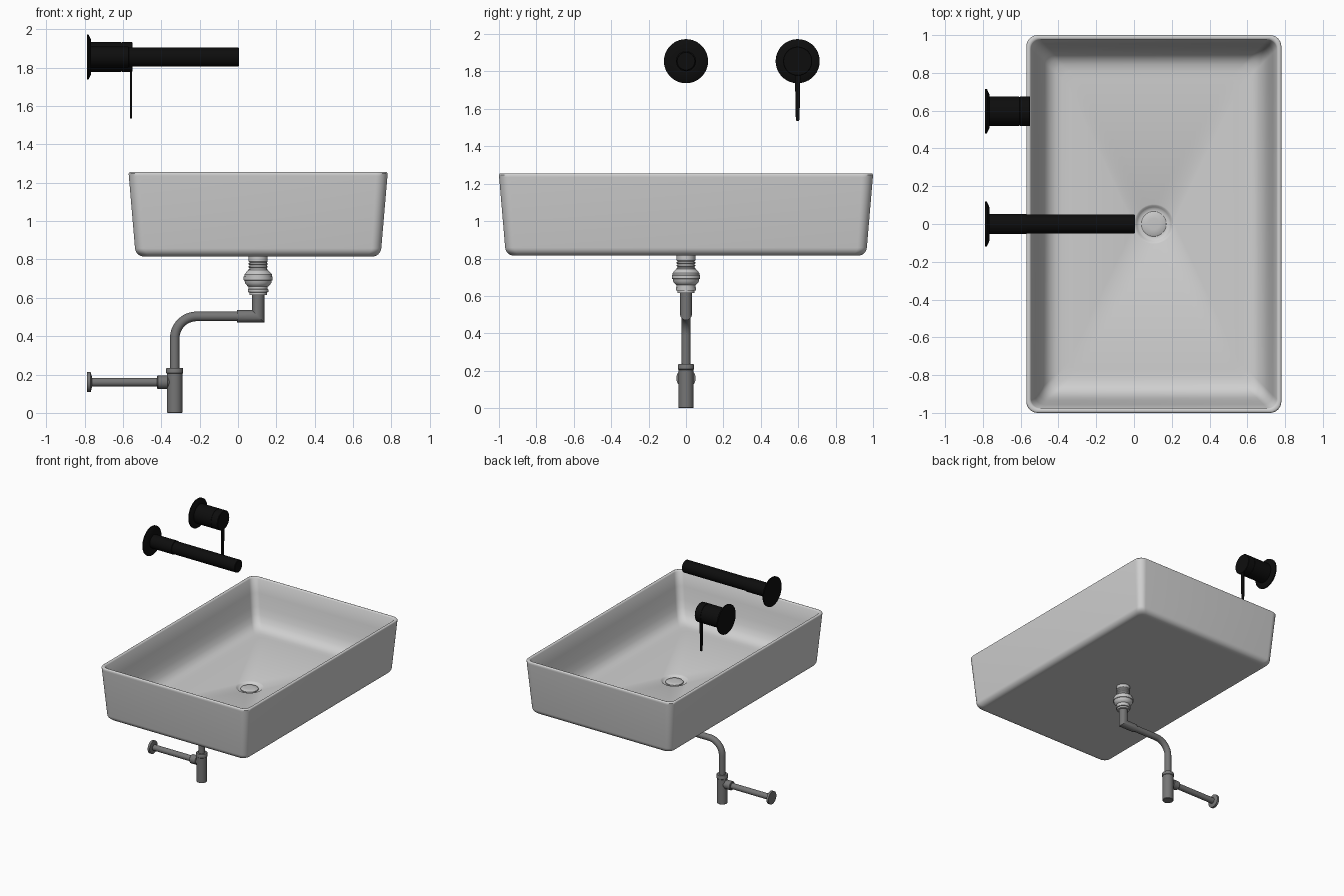
import bpy, bmesh
from math import sin, cos, pi, radians, sqrt

cube = bpy.data.objects.get("Cube")
if cube:
    bpy.data.objects.remove(cube)


def material(name, value, rough):
    m = bpy.data.materials.new(name)
    m.use_nodes = True
    col = (value, value, value, 1)
    m.diffuse_color = col
    node = m.node_tree.nodes["Principled BSDF"]
    node.inputs["Base Color"].default_value = col
    node.inputs["Roughness"].default_value = rough
    return m


CERAMIC = material("light grey ceramic", 0.63, 0.4)
FITTING = material("pale fitting", 0.57, 0.4)
METAL = material("dark grey metal", 0.18, 0.4)
BLACK = material("matt black", 0.004, 0.5)


def loft(name, rings, mat, angle=32):
    """Skin a list of equal rings and cap both ends."""
    bm = bmesh.new()
    loops = [[bm.verts.new(p) for p in ring] for ring in rings]
    n = len(loops[0])
    for a, b in zip(loops, loops[1:]):
        for i in range(n):
            j = (i + 1) % n
            bm.faces.new((a[i], a[j], b[j], b[i]))
    bm.faces.new(loops[0][::-1])
    bm.faces.new(loops[-1])
    bmesh.ops.recalc_face_normals(bm, faces=bm.faces)
    mesh = bpy.data.meshes.new(name)
    bm.to_mesh(mesh)
    bm.free()
    mesh.materials.append(mat)
    ob = bpy.data.objects.new(name, mesh)
    bpy.context.collection.objects.link(ob)
    bpy.ops.object.select_all(action='DESELECT')
    ob.select_set(True)
    bpy.context.view_layer.objects.active = ob
    bpy.ops.object.shade_smooth_by_angle(angle=radians(angle))
    return ob


def ring(x, y, z, heading, r, stretch=1, n=36):
    """Circle square to a heading (degrees) in the x-z plane."""
    h = radians(heading)
    pts = []
    for i in range(n):
        a = 2 * pi * i / n
        u = r * stretch * cos(a)
        pts.append((x - sin(h) * u, y + r * sin(a), z + cos(h) * u))
    return pts


def turned_z(name, x, y, profile, mat):
    return loft(name, [ring(x, y, z, 90, r) for r, z in profile], mat)


def turned_x(name, y, z, profile, mat):
    return loft(name, [ring(x, y, z, 0, r) for r, x in profile], mat)


# Basin
CX, STEPS = 0.105, 8


def rounded_rect(inset, z, r):
    hx, hy = 0.675 - inset, 1 - inset
    pts = []
    for k, (sx, sy) in enumerate(((1, 1), (-1, 1), (-1, -1), (1, -1))):
        for i in range(STEPS + 1):
            a = (k + i / STEPS) * pi / 2
            pts.append((CX + sx * (hx - r) + r * cos(a),
                        sy * (hy - r) + r * sin(a), z))
    return pts


def drain_circle(r, z):
    n = 4 * (STEPS + 1)
    return [(CX + r * cos(2 * pi * (i + 0.5) / n),
             r * sin(2 * pi * (i + 0.5) / n), z) for i in range(n)]


rings = [rounded_rect(0.10, 0.815, 0.03)]
for i in range(7):                                  # rounded lower edge
    a = i / 6 * radians(85)
    rings.append(rounded_rect(0.08 - 0.047 * sin(a), 0.862 - 0.047 * cos(a), 0.05))
rings += [rounded_rect(*p) for p in (
    (0.001, 1.235, 0.06), (0, 1.247, 0.06), (0.003, 1.253, 0.06), (0.008, 1.255, 0.055),
    (0.016, 1.255, 0.05), (0.021, 1.253, 0.05), (0.025, 1.247, 0.05),
    (0.045, 1.14, 0.05), (0.065, 1.04, 0.05), (0.08, 0.985, 0.05), (0.1, 0.94, 0.05),
    (0.125, 0.912, 0.05), (0.155, 0.897, 0.05), (0.19, 0.892, 0.05), (0.23, 0.891, 0.05))]
rings += [drain_circle(*p) for p in (
    (0.105, 0.889), (0.098, 0.886), (0.09, 0.878), (0.082, 0.872), (0.07, 0.87))]
loft("basin", rings, CERAMIC, 40)

# Waste plug and threaded waste body
turned_z("drain_plug", CX, 0, [(0.06, 0.866), (0.066, 0.87), (0.066, 0.878),
                               (0.06, 0.882), (0.03, 0.884)], FITTING)
body = [(0.05, 0.82), (0.05, 0.79)]
for z in (0.785, 0.77, 0.755):                      # thread ribs
    body += [(0.046, z), (0.046, z - 0.004), (0.05, z - 0.005), (0.05, z - 0.01)]
body += [(0.054, 0.742), (0.072, 0.722), (0.072, 0.712), (0.076, 0.71), (0.076, 0.692),
         (0.071, 0.69), (0.068, 0.676), (0.055, 0.66), (0.05, 0.658), (0.05, 0.645),
         (0.054, 0.644), (0.054, 0.63), (0.046, 0.628), (0.046, 0.615)]
turned_z("waste_body", CX, 0, body, FITTING)

# Mitred elbow
ELBOW_Z = 0.503
loft("elbow", [ring(CX, 0, 0.62, -90, 0.032),
               ring(CX, 0, ELBOW_Z, -135, 0.032, sqrt(2)),
               ring(-0.005, 0, ELBOW_Z, -180, 0.032)], METAL)

# Bent pipe down into the trap
BEND = 0.115
path = [ring(0.02, 0, ELBOW_Z, 180, 0.025)]
for i in range(13):
    t = i / 12 * pi / 2
    path.append(ring(-0.215 - BEND * sin(t), 0, ELBOW_Z - BEND + BEND * cos(t),
                     180 + i * 7.5, 0.025))
path.append(ring(-0.33, 0, 0.2, 270, 0.025))
loft("bent_pipe", path, METAL)

# Bottle trap, outlet nut, wall pipe and wall flange
turned_z("trap_cup", -0.33, 0, [(0.038, 0), (0.041, 0.003), (0.041, 0.205), (0.044, 0.208),
                                (0.044, 0.23), (0.041, 0.235)], METAL)
turned_x("outlet_nut", 0, 0.16, [(0.03, -0.345), (0.03, -0.365), (0.035, -0.368),
                                 (0.035, -0.418), (0.031, -0.422)], METAL)
turned_x("wall_pipe", 0, 0.16, [(0.023, -0.40), (0.023, -0.78)], METAL)
turned_x("wall_pipe_flange", 0, 0.16, [(0.03, -0.762), (0.052, -0.768),
                                       (0.052, -0.786)], METAL)

# Wall-mounted spout and mixer
TAP_Z, MIX_Y = 1.855, 0.597
for name, y in (("spout_flange", 0), ("mixer_flange", MIX_Y)):
    turned_x(name, y, TAP_Z, [(0.118, -0.788), (0.118, -0.779), (0.112, -0.776),
                              (0.088, -0.765), (0.06, -0.765)], BLACK)
turned_x("spout", 0, TAP_Z, [(0.054, -0.78), (0.054, -0.57), (0.05, -0.568),
                             (0.05, 0.002), (0.047, 0.005)], BLACK)
turned_x("mixer_body", MIX_Y, TAP_Z, [(0.078, -0.78), (0.078, -0.61), (0.076, -0.609),
                                      (0.076, -0.605), (0.078, -0.604), (0.078, -0.553),
                                      (0.075, -0.55)], BLACK)


def lever_section(z, half):
    return [(x, MIX_Y + s * half, z)
            for x, s in ((-0.563, -1), (-0.552, -1), (-0.552, 1), (-0.563, 1))]


loft("mixer_lever", [lever_section(1.80, 0.015), lever_section(1.545, 0.010),
                     lever_section(1.535, 0.007)], BLACK)
